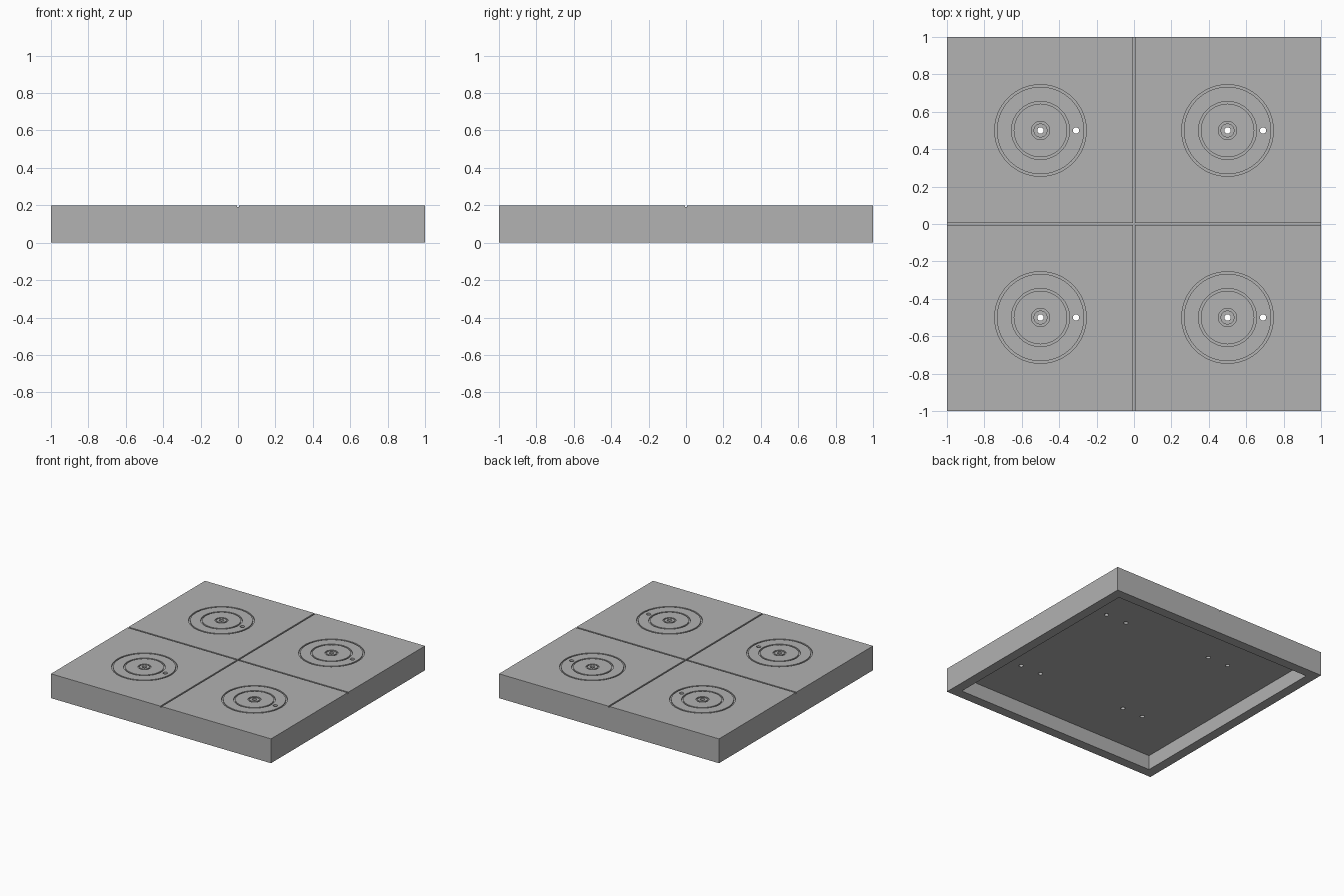
import bpy
import bmesh
import math
from mathutils import Matrix, Vector

default_cube = bpy.data.objects.get("Cube")
if default_cube:
    bpy.data.objects.remove(default_cube, do_unlink=True)

HEIGHT = 0.2
CEILING = 0.12
WALL = 0.08
GROOVE = 0.012
DEPTH = 0.01
HOLE_RADIUS = 0.017
RING_RADII = (0.239, 0.149, 0.043)
SEGMENTS = 64

# Plain grey finish
grey = bpy.data.materials.new("plain grey")
grey.use_nodes = True
colour = (0.445, 0.445, 0.445, 1)
grey.diffuse_color = colour
grey.node_tree.nodes["Principled BSDF"].inputs["Base Color"].default_value = colour


def add_box(bm, size, centre):
    matrix = Matrix.Translation(centre) @ Matrix.Diagonal((*size, 1))
    bmesh.ops.create_cube(bm, size=1, matrix=matrix)


def add_hole(bm, x, y):
    bmesh.ops.create_cone(bm, cap_ends=True, segments=24, radius1=HOLE_RADIUS,
                          radius2=HOLE_RADIUS, depth=HEIGHT,
                          matrix=Matrix.Translation((x, y, HEIGHT)))


def add_ring(bm, x, y, radius):
    """Spin a small square section into a ring straddling the top face."""
    h = GROOVE / 2
    corners = [(-h, -DEPTH), (h, -DEPTH), (h, DEPTH), (-h, DEPTH)]
    verts = [bm.verts.new((x + radius + dx, y, HEIGHT + dz)) for dx, dz in corners]
    edges = [bm.edges.new((verts[i], verts[i - 1])) for i in range(4)]
    bmesh.ops.spin(bm, geom=verts + edges, cent=(x, y, 0), axis=(0, 0, 1),
                   angle=math.tau, steps=SEGMENTS)


def make_object(name, bm):
    bmesh.ops.remove_doubles(bm, verts=bm.verts, dist=0.0001)
    bmesh.ops.recalc_face_normals(bm, faces=bm.faces)
    mesh = bpy.data.meshes.new(name)
    bm.to_mesh(mesh)
    bm.free()
    obj = bpy.data.objects.new(name, mesh)
    bpy.context.collection.objects.link(obj)
    mesh.materials.append(grey)
    return obj


def carve(target, bm, name):
    """Subtract a temporary cutter from the target."""
    cutter = make_object(name, bm)
    cutter.hide_render = True
    mod = target.modifiers.new(name, "BOOLEAN")
    mod.operation = "DIFFERENCE"
    mod.solver = "EXACT"
    mod.object = cutter
    bpy.context.view_layer.objects.active = target
    bpy.ops.object.modifier_apply(modifier=mod.name)
    bpy.data.objects.remove(cutter, do_unlink=True)


# Square slab
bm = bmesh.new()
add_box(bm, (2, 2, HEIGHT), (0, 0, HEIGHT / 2))
slab = make_object("slab", bm)

# Open recess underneath
bm = bmesh.new()
inner = 2 - 2 * WALL
add_box(bm, (inner, inner, 2 * CEILING), (0, 0, 0))
carve(slab, bm, "recess_cutter")

# Crossing grooves that divide the top into quarters
for name, size in (("side_groove", (3, GROOVE, 2 * DEPTH)),
                   ("front_groove", (GROOVE, 3, 2 * DEPTH))):
    bm = bmesh.new()
    add_box(bm, size, Vector((0, 0, HEIGHT)))
    carve(slab, bm, name)

# Ring grooves and through holes in each quarter
bm = bmesh.new()
for x in (-0.5, 0.5):
    for y in (-0.5, 0.5):
        for radius in RING_RADII:
            add_ring(bm, x, y, radius)
        add_hole(bm, x, y)
        add_hole(bm, x + 0.19, y)
carve(slab, bm, "ring_and_hole_cutter")

# Smooth the round walls, keep every edge crisp
bpy.ops.object.select_all(action="DESELECT")
slab.select_set(True)
bpy.context.view_layer.objects.active = slab
bpy.ops.object.shade_smooth_by_angle(angle=math.radians(30))
